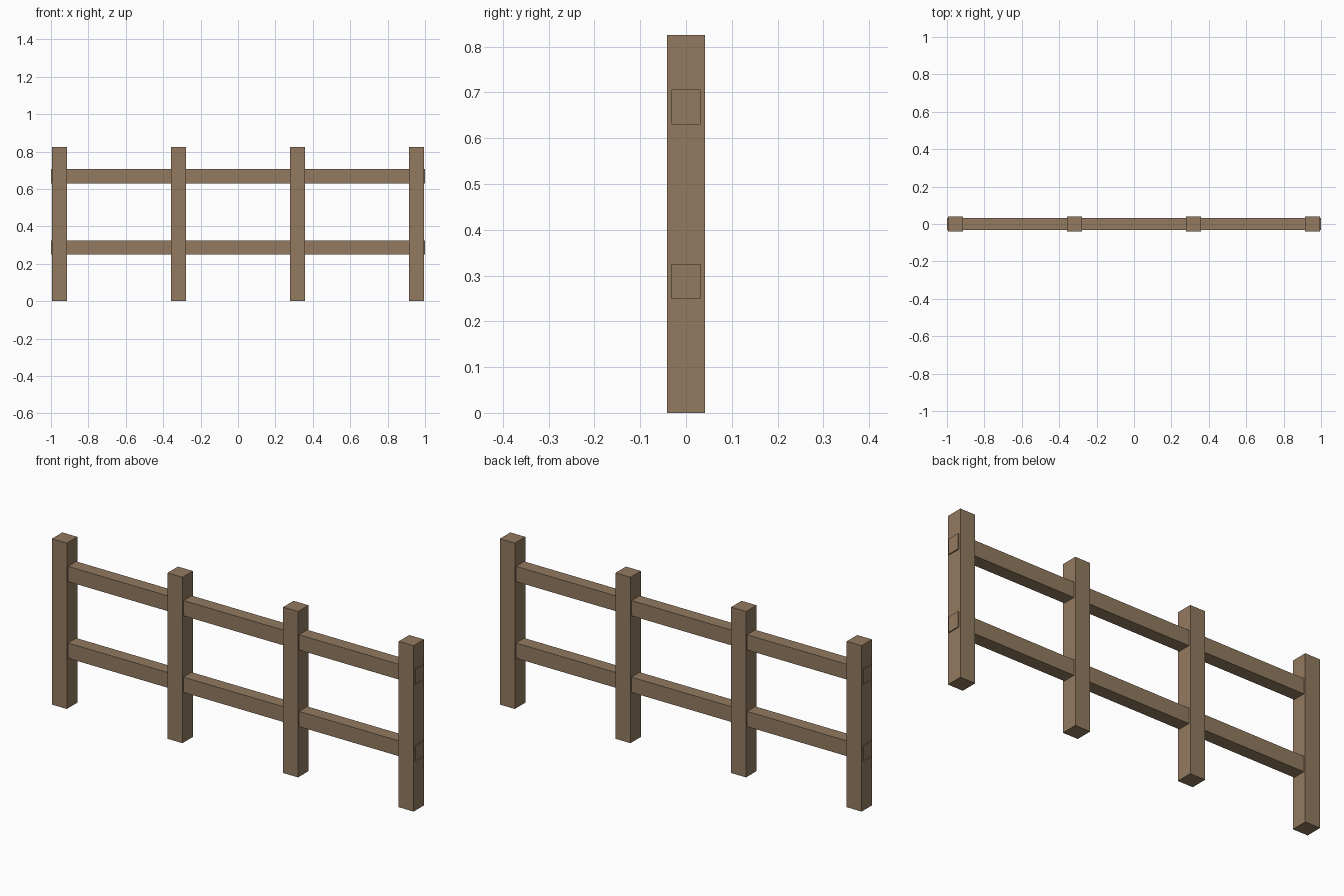
import bpy

default_cube = bpy.data.objects.get("Cube")
if default_cube:
    bpy.data.objects.remove(default_cube, do_unlink=True)

# Weathered wood
wood = bpy.data.materials.new("brown_wood")
wood.use_nodes = True
colour = (0.287, 0.195, 0.117, 1)
wood.diffuse_color = colour
wood.node_tree.nodes["Principled BSDF"].inputs["Base Color"].default_value = colour


def beam(name, size, centre):
    """Add a flat-shaded wooden box."""
    bpy.ops.mesh.primitive_cube_add(size=1, location=centre)
    obj = bpy.context.object
    obj.name = name
    obj.scale = size
    bpy.ops.object.transform_apply(location=False, rotation=False, scale=True)
    obj.data.materials.append(wood)
    return obj


POST_WIDTH, POST_HEIGHT = 0.082, 0.825
POST_SPACING = 0.636
RAIL_DEPTH, RAIL_HEIGHT = 0.064, 0.076

# Four evenly spaced posts
for i in range(4):
    x = (i - 1.5) * POST_SPACING
    beam(f"post_{i + 1}", (POST_WIDTH, POST_WIDTH, POST_HEIGHT), (x, 0, POST_HEIGHT / 2))

# Two rails running through the posts, ends just proud of the outer ones
for name, z in (("lower_rail", 0.287), ("upper_rail", 0.668)):
    beam(name, (2, RAIL_DEPTH, RAIL_HEIGHT), (0, 0, z))
